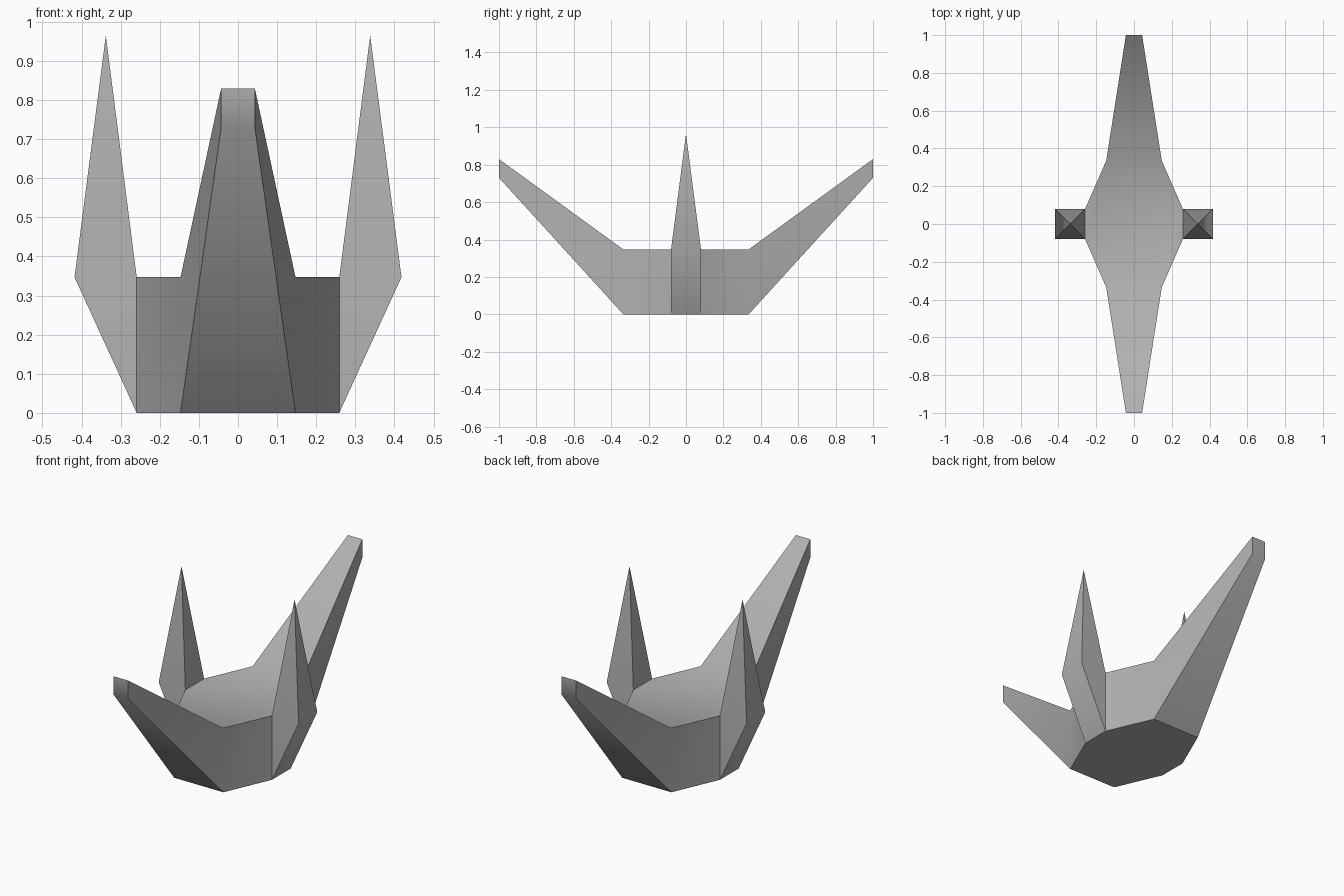
import bpy, bmesh, math

if "Cube" in bpy.data.objects:
    bpy.data.objects.remove(bpy.data.objects["Cube"])

HALF = [(0.259, -0.08), (0.259, 0.08), (0.147, 0.335)]
HEIGHT = 0.347

bm = bmesh.new()

# hull: eight-sided prism
outline = HALF + [(-x, y) for x, y in reversed(HALF)] + [(-0.147, -0.335), (0.147, -0.335)]
base = bm.faces.new([bm.verts.new((x, y, 0)) for x, y in outline])
lower = list(base.verts)
upper = [bm.verts.new((v.co.x, v.co.y, HEIGHT)) for v in lower]
bm.faces.new(upper)
n = len(lower)
for i in range(n):
    j = (i + 1) % n
    bm.faces.new((lower[i], lower[j], upper[j], upper[i]))
bm.normal_update()


def pull_face(axis, sign):
    """Extrude the hull side facing along the axis and return the new end face."""
    face = max((f for f in bm.faces if len(f.verts) == 4),
               key=lambda f: sign * f.calc_center_median()[axis])
    return bmesh.ops.extrude_discrete_faces(bm, faces=[face])["faces"][0]


# bow and stern: tapered, upswept prongs
for sign in (-1, 1):
    end = pull_face(1, sign)
    for v in end.verts:
        v.co.x = math.copysign(0.043, v.co.x)
        v.co.y = sign
        v.co.z = 0.83 if v.co.z > 0.1 else 0.73

# side fins: wedge growing out of the hull, topped by a four-sided spike
for sign in (-1, 1):
    end = pull_face(0, sign)
    for v in end.verts:
        if v.co.z > 0.1:
            v.co.x = sign * 0.418
    top = next(f for f in bm.faces if all(
        abs(v.co.z - HEIGHT) < 1e-4 and sign * v.co.x > 0.25 for v in f.verts))
    tip = bmesh.ops.poke(bm, faces=[top])["verts"][0]
    tip.co = (sign * 0.338, 0, 0.965)

bmesh.ops.remove_doubles(bm, verts=bm.verts[:], dist=1e-4)
bmesh.ops.recalc_face_normals(bm, faces=bm.faces[:])

mesh = bpy.data.meshes.new("pronged_hull")
bm.to_mesh(mesh)
bm.free()
hull = bpy.data.objects.new("pronged_hull", mesh)
bpy.context.collection.objects.link(hull)

# darker grey surface
grey = bpy.data.materials.new("dark_grey")
grey.diffuse_color = (0.44, 0.44, 0.44, 1)
grey.use_nodes = True
grey.node_tree.nodes["Principled BSDF"].inputs["Base Color"].default_value = grey.diffuse_color
mesh.materials.append(grey)

# blend the prong tips and spikes, keep the hull rim and base crisp
bpy.context.view_layer.objects.active = hull
hull.select_set(True)
bpy.ops.object.shade_smooth_by_angle(angle=math.radians(45))
